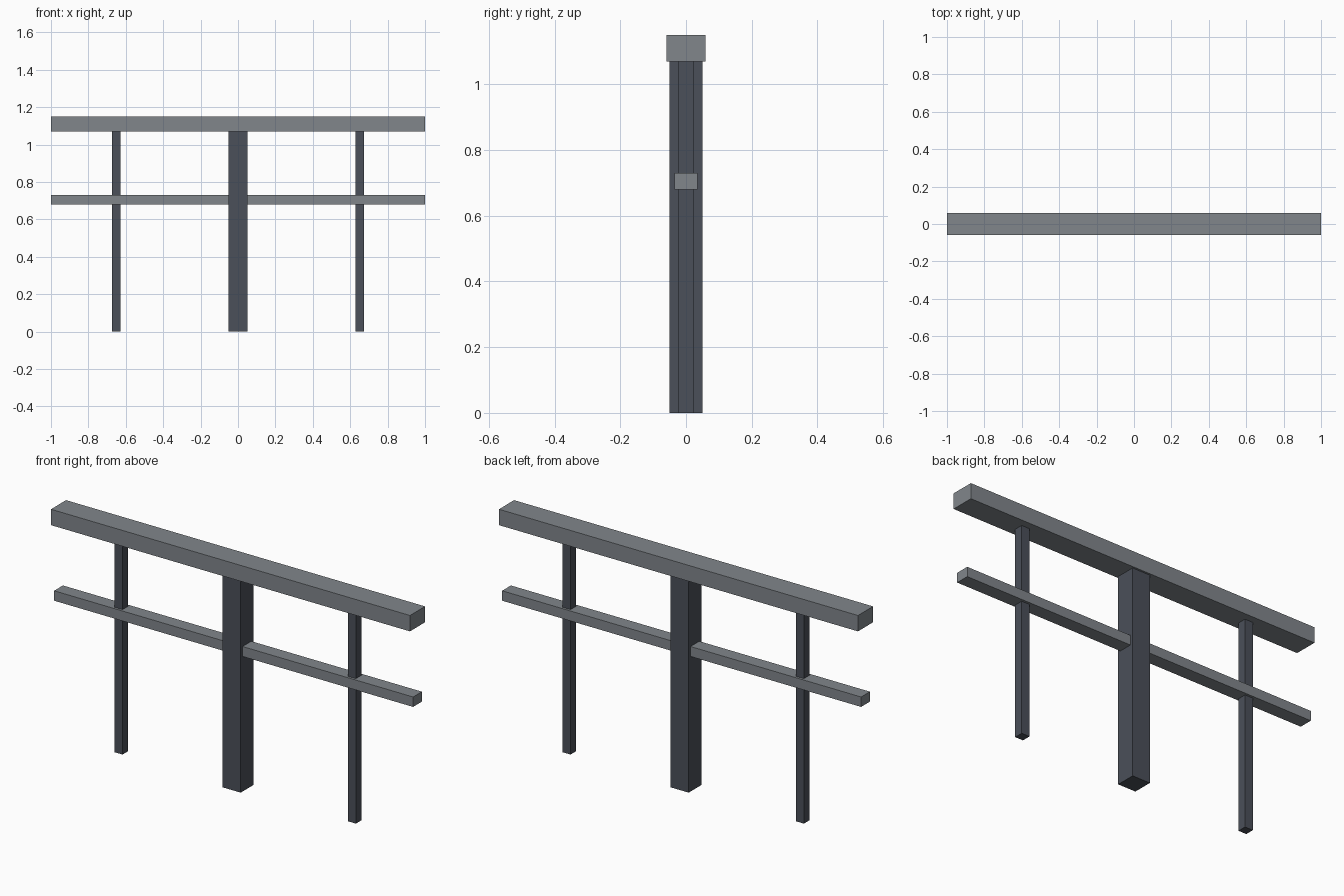
import bpy

if "Cube" in bpy.data.objects:
    bpy.data.objects.remove(bpy.data.objects["Cube"])


def material(name, color):
    m = bpy.data.materials.new(name)
    m.diffuse_color = color
    m.use_nodes = True
    m.node_tree.nodes["Principled BSDF"].inputs["Base Color"].default_value = m.diffuse_color
    return m


dark = material("dark_metal", (0.07, 0.08, 0.10, 1))
light = material("grey_metal", (0.22, 0.24, 0.26, 1))


def box(name, x, z0, z1, width, depth, mat):
    bpy.ops.mesh.primitive_cube_add(size=1, location=(x, 0, (z0 + z1) / 2))
    ob = bpy.context.object
    ob.name = name
    ob.scale = (width, depth, z1 - z0)
    bpy.ops.object.transform_apply(location=False, rotation=False, scale=True)
    ob.data.materials.append(mat)
    return ob


# Horizontal rails
box("top_rail", 0, 1.07, 1.15, 2.0, 0.12, light)
box("middle_rail", 0, 0.68, 0.73, 2.0, 0.07, light)

# Main post, running up through the top rail
box("centre_post", 0, 0, 1.15, 0.10, 0.10, dark)

# Thin balusters on each side
for side, x in (("left", -0.65), ("right", 0.65)):
    box(side + "_baluster", x, 0, 1.07, 0.045, 0.045, dark)
